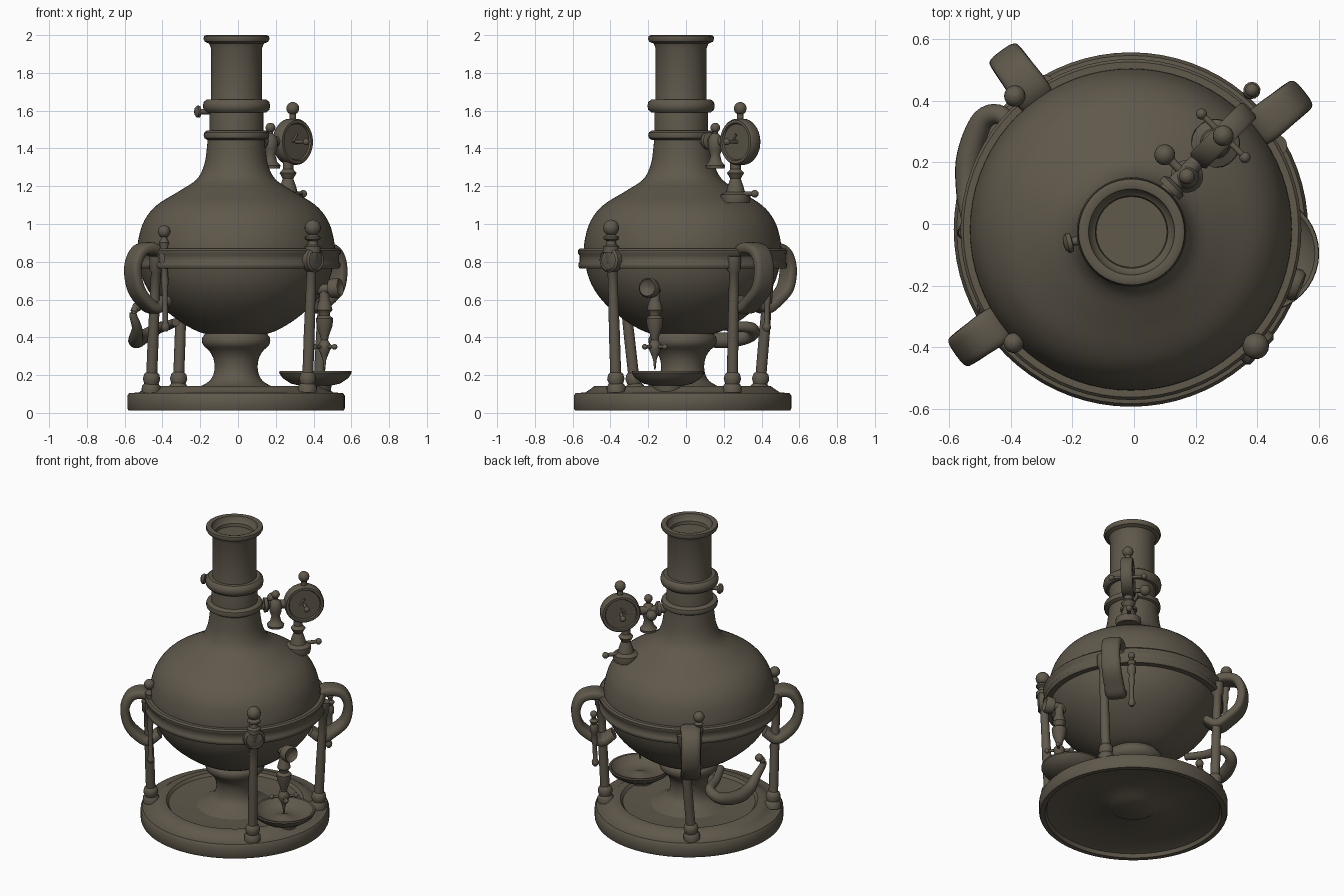
import bpy, bmesh, math
from mathutils import Vector, Matrix

cube = bpy.data.objects.get("Cube")
if cube:
    bpy.data.objects.remove(cube, do_unlink=True)

COL = (0.115, 0.098, 0.071, 1)
metal = bpy.data.materials.new("dark_bronze")
metal.use_nodes = True
metal.diffuse_color = COL
metal.node_tree.nodes["Principled BSDF"].inputs["Base Color"].default_value = COL
CX, CY = -0.01, -0.018


def polar(deg, r, z):
    a = math.radians(deg)
    return Vector((CX + r * math.cos(a), CY + r * math.sin(a), z))


def spline(pts, steps):
    """Catmull-Rom curve through the points."""
    pts = [Vector(p) for p in pts]
    ext = [2 * pts[0] - pts[1]] + pts + [2 * pts[-1] - pts[-2]]
    out = []
    for a, b, c, d in zip(ext, ext[1:], ext[2:], ext[3:]):
        for i in range(steps):
            t = i / steps
            out.append(0.5 * (2 * b + (c - a) * t + (2 * a - 5 * b + 4 * c - d) * t * t
                              + (3 * b - a - 3 * c + d) * t ** 3))
    return out + [pts[-1]]


def skin(name, rings):
    """Bridge loops of points and cap the ends."""
    bm = bmesh.new()
    loops = [[bm.verts.new(p) for p in ring] for ring in rings]
    n = len(loops[0])
    for lo, hi in zip(loops, loops[1:]):
        for i in range(n):
            j = (i + 1) % n
            bm.faces.new((lo[i], lo[j], hi[j], hi[i]))
    bm.faces.new(loops[0][::-1])
    bm.faces.new(loops[-1])
    bmesh.ops.recalc_face_normals(bm, faces=bm.faces)
    mesh = bpy.data.meshes.new(name)
    bm.to_mesh(mesh)
    bm.free()
    mesh.materials.append(metal)
    ob = bpy.data.objects.new(name, mesh)
    bpy.context.collection.objects.link(ob)
    bpy.ops.object.select_all(action='DESELECT')
    ob.select_set(True)
    bpy.context.view_layer.objects.active = ob
    bpy.ops.object.shade_smooth_by_angle(angle=math.radians(40))


def lathe(name, profile, loc=(0, 0, 0), axis=(0, 0, 1), seg=24, smooth=0):
    """Turn a (radius, height) profile about an axis placed at loc."""
    if smooth:
        profile = [(p.x, p.y) for p in spline([(r, z, 0) for r, z in profile], smooth)]
    m = Matrix.Translation(loc) @ Vector(axis).to_track_quat('Z', 'Y').to_matrix().to_4x4()
    turn = [2 * math.pi * i / seg for i in range(seg)]
    skin(name, [[m @ Vector((max(r, 0.001) * math.cos(a), max(r, 0.001) * math.sin(a), z))
                 for a in turn] for r, z in profile])


def sweep(name, pts, radii, side, flat=1.0, power=1.0, seg=16, steps=6):
    """Sweep an oval along a curve; flat widens it along side, power below 1 squares it."""
    path = spline(pts, steps)
    size = [v.x for v in spline([(r, 0, 0) for r in radii], steps)]
    bulge = lambda v: math.copysign(abs(v) ** power, v)
    rings = []
    for i, p in enumerate(path):
        t = (path[min(i + 1, len(path) - 1)] - path[max(i - 1, 0)]).normalized()
        s = (Vector(side) - t * t.dot(side)).normalized()
        u = t.cross(s)
        rings.append([p + size[i] * (flat * bulge(math.cos(a)) * s + bulge(math.sin(a)) * u)
                      for a in (2 * math.pi * k / seg for k in range(seg))])
    skin(name, rings)


def ball(name, loc, r):
    lathe(name, [(r * math.sin(math.pi * i / 10), -r * math.cos(math.pi * i / 10))
                 for i in range(11)], loc, seg=18)


def rod(name, a, b, r):
    a, b = Vector(a), Vector(b)
    lathe(name, [(r, 0), (r, (b - a).length)], a, b - a, seg=12)


MID = (CX, CY, 0)
NECK = (CX + .002, CY - .008, 0)

# Stepped round base, hollow underneath
lathe("base", [(0, .05), (.14, .05), (.16, .065), (.44, .06), (.53, .035), (.54, .012), (.57, .012),
               (.576, .025), (.576, .09), (.566, .105), (.515, .108), (.49, .125), (.465, .143),
               (.42, .143), (.405, .125), (.30, .118), (0, .118)], MID, seg=72)

# Pedestal and round vessel with tall neck
lathe("pedestal", [(.25, .11), (.20, .135), (.14, .17), (.116, .22), (.118, .28), (.14, .325),
                   (.175, .36), (.18, .395), (.165, .42), (.18, .45)], MID, seg=48, smooth=3)
lathe("vessel", [(.10, .41), (.20, .43), (.32, .50), (.43, .60), (.495, .71), (.522, .84), (.515, .93),
                 (.485, 1.02), (.42, 1.10), (.30, 1.175), (.21, 1.235), (.17, 1.31), (.155, 1.40),
                 (.15, 1.47)], MID, seg=72, smooth=4)
lathe("neck", [(.142, 1.45), (.142, 1.62), (.135, 1.65), (.135, 1.93), (.145, 1.955), (.168, 1.965),
               (.175, 1.98), (.172, 1.995), (.16, 2.0), (.14, 1.995), (.132, 1.965), (.118, 1.955),
               (.115, 1.935), (0, 1.935)], NECK, seg=48)
for label, z, r, h in (("lower", 1.47, .174, .026), ("upper", 1.625, .178, .034)):
    lathe(label + "_neck_collar", [(.13, z - h), (r - .02, z - h), (r - .004, z - h * .6), (r, z),
          (r - .004, z + h * .6), (r - .02, z + h), (.13, z + h)], NECK, seg=48)
rod("neck_knob_stem", (-.13, -.04, 1.595), (-.20, -.058, 1.595), .014)
lathe("neck_knob", [(0, 0), (.03, .004), (.033, .018), (.02, .03), (0, .033)],
      (-.198, -.058, 1.595), (-1, -.25, 0), seg=18)

# Band around the vessel
lathe("waist_band", [(.50, .765), (.545, .765), (.552, .775), (.552, .79), (.546, .798), (.546, .835),
                     (.554, .845), (.554, .86), (.545, .87), (.50, .87)], MID, seg=72)

# Four legs standing on the base
LEGS = {"front_left": (polar(-43, .515, .11), polar(-43, .55, .87)),
        "front_right": (polar(209, .515, .11), polar(218, .535, .83)),
        "back_left": (polar(31, .51, .11), polar(30, .545, .83)),
        "back_right": (polar(127, .51, .11), polar(121, .545, .83))}
for label, (foot, top) in LEGS.items():
    n = (top - foot).length
    lathe(label + "_leg", [(.05, 0), (.05, .03), (.038, .045), (.046, .07), (.04, .095), (.029, .105),
          (.029, n * .4), (.026, n * .7), (.026, n * .88), (.036, n * .9), (.036, n)],
          foot, top - foot, seg=18)

# Front left post head with round medallion
head = polar(-43, .555, .85)
lathe("post_head", [(.042, 0), (.042, .03), (.028, .04), (.024, .06), (.04, .07), (.04, .082),
                    (.02, .095)], head, seg=20)
ball("post_ball", head + Vector((0, 0, .13)), .043)
lathe("medallion", [(.055, -.03), (.066, -.02), (.066, .02), (.055, .03), (.05, .022), (0, .03)],
      polar(-43, .553, .81), polar(-43, 1, 0) - polar(-43, 0, 0), seg=28)

# Strap handles, with a slim hanging rod beside each
for label, deg, reach, rod_deg, rod_r, low_z, top_z, knob in (
        ("front_right", 215.5, .672, 224, .53, .46, .94, .033),
        ("back_left", 38.5, .692, 49, .60, .46, .76, .022),
        ("back_right", 126, .69, 131, .575, .62, .94, .035)):
    loop = [(.50, .83), (.56, .872), (reach - .04, .855), (reach, .77), (reach - .02, .66),
            (.59, .585), (.53, .555), (.46, .60)]
    sweep(label + "_handle", [polar(deg, r, z) for r, z in loop],
          [.028, .031, .029, .028, .029, .03, .03, .026],
          polar(deg + 90, 1, 0) - polar(deg + 90, 0, 0), flat=2.05, power=.6, seg=20)
    low, high = polar(rod_deg, rod_r - .01, low_z), polar(rod_deg, rod_r, top_z)
    n = (high - low).length
    lathe(label + "_rod", [(.01, -.03), (.022, -.015), (.022, 0), (.014, .02), (.014, n * .35),
          (.02, n * .5), (.016, n * .62), (.026, n * .68), (.026, n * .8), (.018, n * .85),
          (.028, n * .92), (.014, n * .97), (.014, n)], low, high - low, seg=14)
    ball(label + "_rod_ball", high + Vector((0, 0, .02)), knob)

# Pressure gauge on an arm from the neck, with a cross axle
DIAG, FACE = Vector((1, 1, 0)).normalized(), Vector((1, -1, 0)).normalized()
gauge = Vector((.29, .287, 1.435))
rod("gauge_arm", (.07, .07, 1.44), gauge, .027)
lathe("gauge_arm_flange", [(.045, 0), (.045, .02), (.03, .03)], (.115, .11, 1.44), DIAG, seg=18)
lathe("gauge_case", [(0, -.026), (.095, -.026), (.10, -.036), (.115, -.036), (.122, -.026),
                     (.122, .026), (.115, .036), (.10, .036), (.095, .026), (0, .026)],
      gauge, FACE, seg=40)
for s in (-1, 1):
    tip = gauge + FACE * .03 * s
    rod("gauge_needle", tip - DIAG * .03, tip + Vector((0, 0, .04)), .006)
    rod("gauge_axle", gauge, gauge + FACE * .10 * s, .01)
    ball("gauge_axle_ball", gauge + FACE * .10 * s, .018)
rod("gauge_finial_stem", gauge + Vector((0, 0, .11)), gauge + Vector((0, 0, .16)), .018)
ball("gauge_finial", gauge + Vector((0, 0, .177)), .034)
lathe("gauge_stand", [(.075, -.03), (.08, 0), (.078, .015), (.05, .03), (.042, .06), (.028, .10),
                      (.045, .13), (.028, .15), (.028, .20)], (.265, .262, 1.14), seg=20)
rod("stand_lever", (.265, .262, 1.16), (.345, .365, 1.16), .012)
ball("stand_lever_ball", (.345, .365, 1.16), .02)

# Small valve on one side of the gauge arm, round knob on the other
lathe("arm_valve", [(.05, 0), (.053, .015), (.035, .035), (.026, .07), (.036, .10), (.04, .14),
                    (.03, .17), (.014, .185), (.014, .20)], (.172, .155, 1.295), seg=18)
ball("arm_valve_ball", (.172, .155, 1.51), .026)
rod("arm_knob_stem", (.172, .155, 1.44), (.10, .225, 1.44), .014)
ball("arm_knob", (.10, .225, 1.44), .034)

# Tap with drip dish
rod("tap_pipe", (.38, -.14, .65), (.50, -.185, .66), .026)
lathe("tap_mouth", [(.03, -.02), (.05, -.015), (.054, .025), (.045, .04), (.036, .03), (0, .02)],
      (.505, -.19, .66), (1, -.4, .1), seg=18)
lathe("tap_body", [(.004, .23), (.009, .28), (.02, .31), (.034, .34), (.034, .36), (.018, .385),
                   (.024, .41), (.042, .46), (.046, .50), (.028, .515), (.03, .53), (.042, .545),
                   (.034, .58), (.026, .60), (.026, .65)], (.458, -.165, 0), seg=20)
for d in (FACE, -FACE, DIAG, -DIAG):
    hub = Vector((.458, -.165, .35))
    rod("tap_lever", hub, hub + d * .075, .009)
    ball("tap_lever_ball", hub + d * .075, .015)
lathe("drip_dish", [(.08, .11), (.085, .145), (.13, .155), (.175, .185), (.192, .212), (.19, .222),
                    (.178, .22), (.155, .19), (.10, .172), (.05, .17), (.03, .18), (0, .18)],
      (.41, -.095, 0), seg=40)

# Curved spout on the right side
sweep("spout", [(-.33, .10, .48), (-.38, .22, .46), (-.42, .345, .45), (-.49, .34, .41),
                (-.535, .22, .385), (-.54, .10, .395), (-.535, .01, .45), (-.555, -.03, .52),
                (-.54, -.02, .56)],
      [.022, .026, .03, .036, .042, .038, .027, .02, .018], (.3, .2, .9))
ball("spout_tip", (-.535, -.015, .56), .025)
